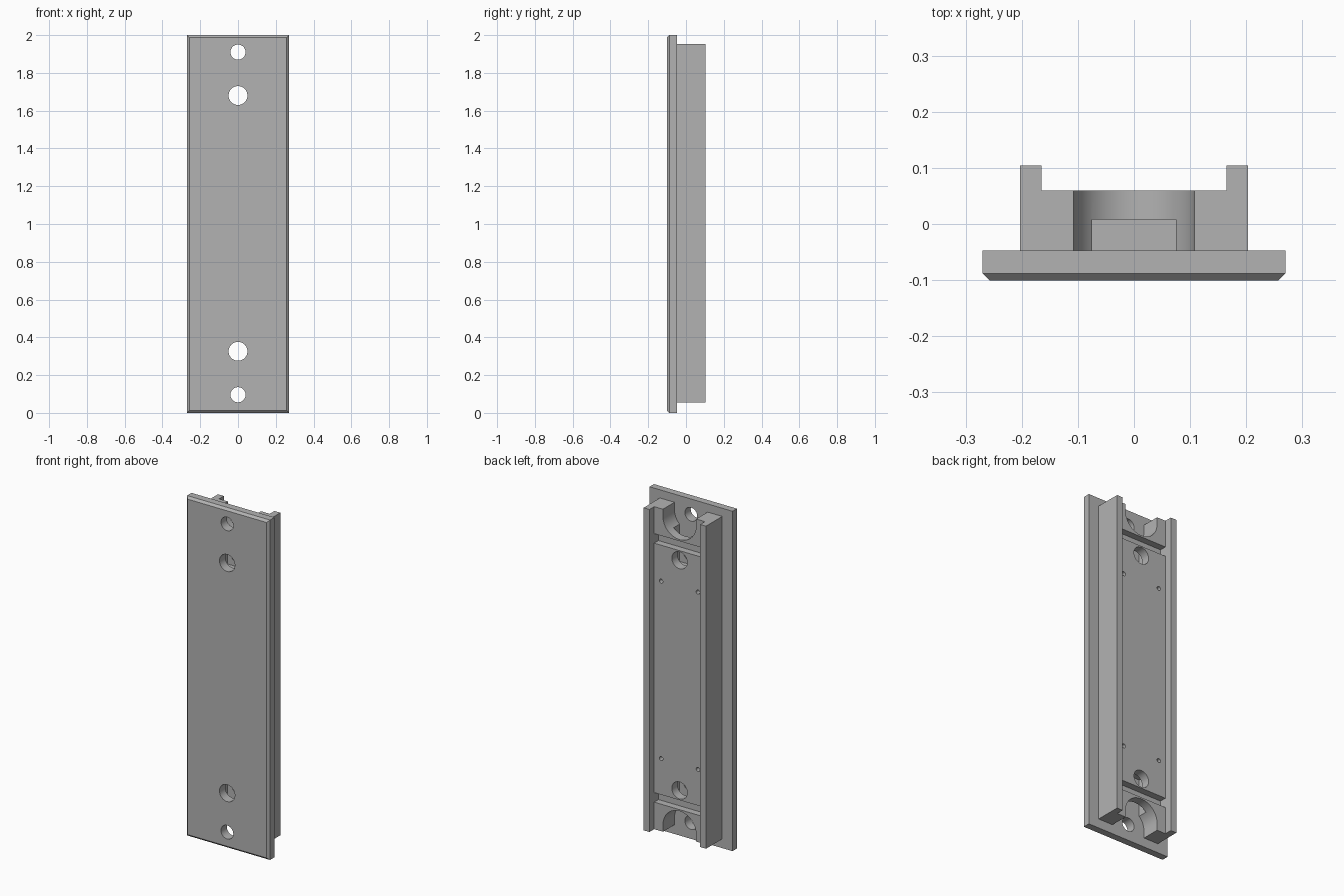
import bpy, bmesh, math
from mathutils import Matrix, Vector

if "Cube" in bpy.data.objects:
    bpy.data.objects.remove(bpy.data.objects["Cube"], do_unlink=True)

MID = 1.003           # height the fittings are mirrored about
BACK = -0.047         # rear face of the cover plate
FLOOR = 0.06          # mounting floor between the rails
HALF_IN = 0.165       # half width between the rails

grey = bpy.data.materials.new("plain grey")
grey.use_nodes = True
grey.diffuse_color = (0.45, 0.45, 0.45, 1)
grey.node_tree.nodes["Principled BSDF"].inputs["Base Color"].default_value = grey.diffuse_color


def make(name, bm):
    mesh = bpy.data.meshes.new(name)
    bmesh.ops.recalc_face_normals(bm, faces=bm.faces)
    bm.to_mesh(mesh)
    bm.free()
    mesh.materials.append(grey)
    ob = bpy.data.objects.new(name, mesh)
    bpy.context.collection.objects.link(ob)
    return ob


def box_mesh(x, y, z):
    lo, hi = Vector((x[0], y[0], z[0])), Vector((x[1], y[1], z[1]))
    bm = bmesh.new()
    bmesh.ops.create_cube(bm, size=1,
                          matrix=Matrix.Translation((lo + hi) / 2) @ Matrix.Diagonal((*(hi - lo), 1)))
    return bm


def drill_mesh(x, z, r, y0, y1, sides=48):
    bm = bmesh.new()
    place = Matrix.Translation((x, (y0 + y1) / 2, z)) @ Matrix.Rotation(math.pi / 2, 4, 'X')
    bmesh.ops.create_cone(bm, cap_ends=True, segments=sides, radius1=r, radius2=r,
                          depth=y1 - y0, matrix=place)
    return bm


def cut(target, bm):
    cutter = make("cutter", bm)
    cutter.hide_render = True
    mod = target.modifiers.new("cut", 'BOOLEAN')
    mod.operation, mod.solver, mod.object = 'DIFFERENCE', 'EXACT', cutter
    bpy.context.view_layer.objects.active = target
    bpy.ops.object.modifier_apply(modifier=mod.name)
    bpy.data.objects.remove(cutter, do_unlink=True)


def span(sign, a, b):
    """Height range measured from the middle, upward or downward."""
    return sorted((MID + sign * a, MID + sign * b))


# Cover plate with a chamfered front border
bm = box_mesh((-0.27, 0.27), (-0.101, BACK), (0, 2))
front = [e for e in bm.edges if all(v.co.y < -0.1 for v in e.verts)]
bmesh.ops.bevel(bm, geom=front, offset=0.013, segments=1, affect='EDGES')
plate = make("cover_plate", bm)

# Rear body with two rails
body = make("rail_body", box_mesh((-0.203, 0.203), (BACK, 0.104), span(1, -0.949, 0.949)))
cut(body, box_mesh((-HALF_IN, HALF_IN), (FLOOR, 0.3), (-0.2, 2.2)))

for s in (1, -1):
    screw_z, cable_z = MID + s * 0.907, MID + s * 0.677
    # Cross groove beside each end block
    cut(body, box_mesh((-HALF_IN, HALF_IN), (0.02, 0.08), span(s, 0.734, 0.79)))
    # Rounded recess open to the end
    cut(body, drill_mesh(0, screw_z, 0.108, -0.08, 0.2, 64))
    cut(body, box_mesh((-0.108, 0.108), (-0.08, 0.2), span(s, 0.907, 1.1)))
    # Hidden cable channel from the recess to the cable hole
    cut(body, box_mesh((-0.075, 0.075), (-0.08, 0.008), span(s, 0.61, 0.9)))
    # Screw and cable holes
    cut(plate, drill_mesh(0, screw_z, 0.04, -0.2, 0.1))
    cut(plate, drill_mesh(0, cable_z, 0.05, -0.2, 0.1))
    cut(body, drill_mesh(0, cable_z, 0.05, -0.2, 0.2))
    # Small blind fixing holes
    for x in (-0.12, 0.12):
        cut(body, drill_mesh(x, MID + s * 0.522, 0.012, 0.01, 0.1, 20))

# Smooth hole walls, sharp edges
for ob in (plate, body):
    bpy.ops.object.select_all(action='DESELECT')
    ob.select_set(True)
    bpy.context.view_layer.objects.active = ob
    bpy.ops.object.shade_smooth_by_angle(angle=math.radians(30))
